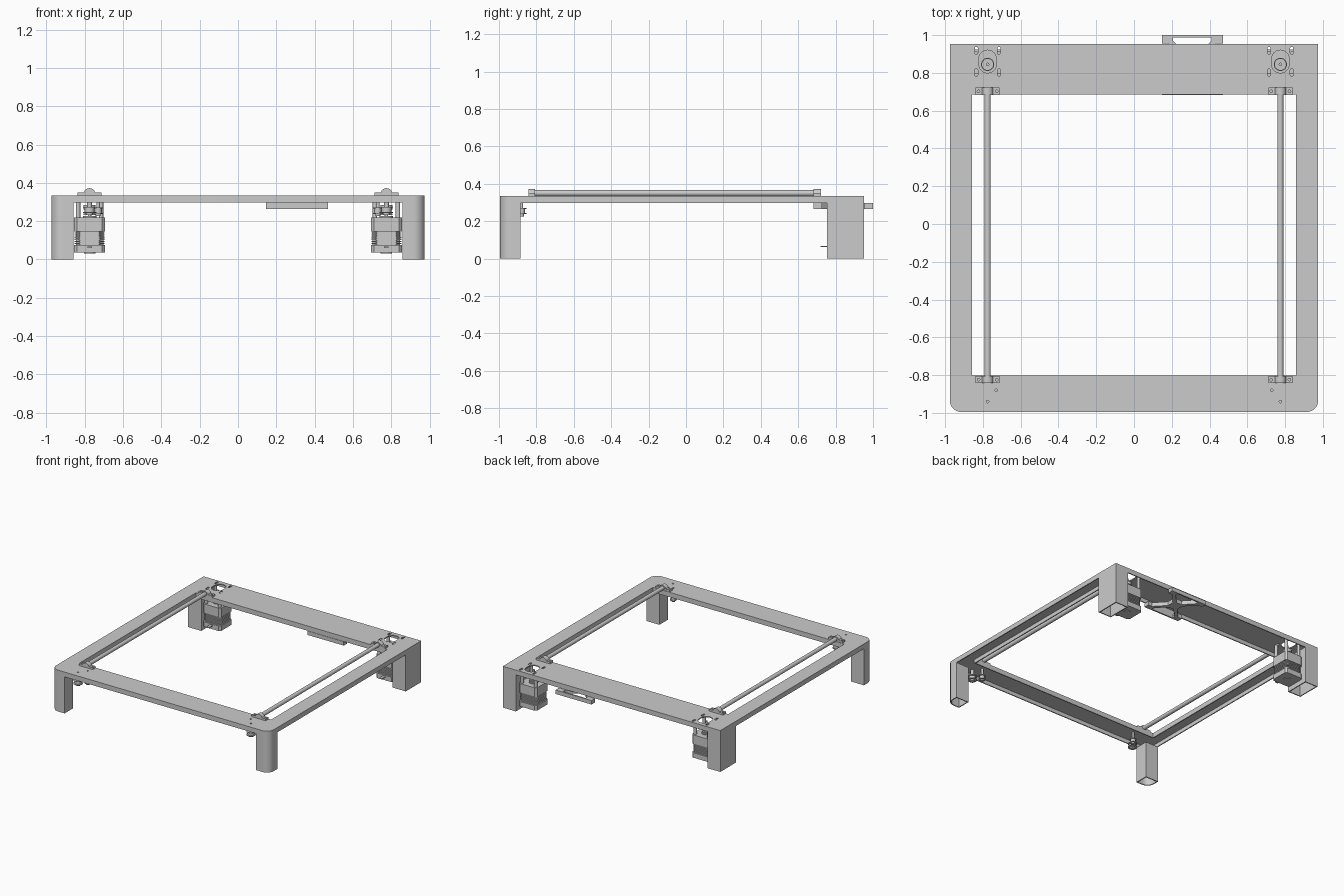
import bpy, bmesh
from math import sin, cos, pi
from mathutils import Vector, Matrix

cube = bpy.data.objects.get("Cube")
if cube:
    bpy.data.objects.remove(cube, do_unlink=True)

TOP, RIM, WALL = 0.335, 0.296, 0.008


def prism(name, pts, a, b, axis="Z", smooth=False):
    """Extrude a 2D outline from a to b along Z, or an XZ outline along Y."""
    bm = bmesh.new()
    place = (lambda p, h: (p[0], p[1], h)) if axis == "Z" else (lambda p, h: (p[0], h, p[1]))
    face = bm.faces.new([bm.verts.new(place(p, a)) for p in pts])
    ext = bmesh.ops.extrude_face_region(bm, geom=[face])
    verts = [g for g in ext["geom"] if isinstance(g, bmesh.types.BMVert)]
    bmesh.ops.translate(bm, verts=verts, vec=Vector(place((0, 0), b - a)))
    bmesh.ops.recalc_face_normals(bm, faces=bm.faces)
    mesh = bpy.data.meshes.new(name)
    bm.to_mesh(mesh)
    bm.free()
    ob = bpy.data.objects.new(name, mesh)
    bpy.context.collection.objects.link(ob)
    if smooth:
        shade(ob)
    return ob


def shade(ob):
    bpy.ops.object.select_all(action="DESELECT")
    ob.select_set(True)
    bpy.context.view_layer.objects.active = ob
    bpy.ops.object.shade_smooth_by_angle(angle=0.6)


def rect(x0, x1, y0, y1, radii=(0, 0, 0, 0), n=8):
    """Rectangle outline; radii go front-left, front-right, back-right, back-left."""
    out = []
    corners = [(x0, y0, 1, 1), (x1, y0, -1, 1), (x1, y1, -1, -1), (x0, y1, 1, -1)]
    for i, ((x, y, sx, sy), r) in enumerate(zip(corners, radii)):
        if r == 0:
            out.append((x, y))
            continue
        for k in range(n + 1):
            t = pi + (i + k / n) * pi / 2
            out.append((x + sx * r + r * cos(t), y + sy * r + r * sin(t)))
    return out


def circle(x, y, r, n=24):
    return [(x + r * cos(2 * pi * k / n), y + r * sin(2 * pi * k / n)) for k in range(n)]


def cut(ob, *cutters):
    """Subtract the cutters, bake the result and drop the cutters."""
    for c in cutters:
        mod = ob.modifiers.new("cut", "BOOLEAN")
        mod.object, mod.operation, mod.solver = c, "DIFFERENCE", "EXACT"
    bpy.context.view_layer.update()
    deps = bpy.context.evaluated_depsgraph_get()
    mesh = bpy.data.meshes.new_from_object(ob.evaluated_get(deps))
    ob.modifiers.clear()
    ob.data = mesh
    for c in cutters:
        bpy.data.objects.remove(c, do_unlink=True)
    return ob


def join(name, parts):
    bpy.ops.object.select_all(action="DESELECT")
    for p in parts:
        p.select_set(True)
    bpy.context.view_layer.objects.active = parts[0]
    bpy.ops.object.join()
    parts[0].name = parts[0].data.name = name
    return parts[0]


# Frame: rounded plate with a window and a hollow underside
X, IN, FRONT, BACK = 0.975, 0.858, -0.995, 0.953
W0, W1 = -0.802, 0.685
R = 0.06
frame = prism("frame", rect(-X, X, FRONT, BACK, (R, R, 0, 0)), RIM, TOP)
r = R - WALL
channel = prism("channel", rect(-X + WALL, X - WALL, FRONT + WALL, BACK - WALL, (r, r, 0, 0)),
                RIM - 0.05, TOP - WALL)
cut(channel, prism("core", rect(-IN - WALL, IN + WALL, W0 - WALL, W1 + WALL), 0, 1))
cutters = [channel, prism("window", rect(-IN, IN, W0, W1), 0, 1)]
MX, MY = 0.775, 0.845
for s in (-1, 1):
    # Shaft slot, motor screw slots and idler screw holes
    c = s * MX
    cutters.append(prism("slot", rect(c - 0.046, c + 0.046, 0.8, 0.92, [0.045] * 4), 0.31, 0.4))
    for dx in (-0.06, 0.06):
        for y in (0.802, 0.918):
            cutters.append(prism("slot", rect(c + dx - 0.008, c + dx + 0.008, y - 0.02, y + 0.02,
                                              [0.0079] * 4, 4), 0.31, 0.4))
    for x, y in ((MX, -0.94), (0.73, -0.88)):
        cutters.append(prism("hole", circle(s * x, y, 0.007, 12), 0.31, 0.4))
cut(frame, *cutters)
shade(frame)


def leg(name, s, y0, y1, radius):
    """Open-bottomed hollow leg with an optional rounded outer front corner."""
    def outline(d, r):
        x0, x1 = sorted((s * (IN + d), s * (X - d)))
        radii = (0, r, 0, 0) if s > 0 else (r, 0, 0, 0)
        return rect(x0, x1, y0 + d, y1 - d, radii)
    ob = prism(name, outline(0, radius), 0, RIM)
    cut(ob, prism("bore", outline(WALL, max(0, radius - WALL)), -0.1, 1))
    shade(ob)


def pillow_block(name, x, y0, y1):
    """Flanged clamp arching over the rod end."""
    arch = [(x + 0.031 * cos(t), 0.341 + 0.031 * sin(t))
            for t in [0.3 + k * (pi - 0.6) / 14 for k in range(15)]]
    pts = [(x - 0.063, TOP), (x + 0.063, TOP), (x + 0.063, 0.35)] + arch + [(x - 0.063, 0.35)]
    ob = prism(name, pts, y0, y1, "Y")
    ym = (y0 + y1) / 2
    cut(ob, *[prism("hole", circle(x + d, ym, 0.007, 12), 0.3, 0.4) for d in (-0.048, 0.048)])
    shade(ob)


def idler(name, x, y, z, r):
    """Flanged belt wheel on a bolt below the plate."""
    layers = [(0.5, -0.014, -0.002), (1, -0.002, 0.003), (0.72, 0.003, 0.025),
              (1, 0.025, 0.03), (0.35, 0.03, TOP - WALL - z)]
    join(name, [prism(name, circle(x, y, r * k), z + a, z + b, smooth=True) for k, a, b in layers])


def motor(name, x, y):
    """Stepper motor: two end caps around a laminated core."""
    def slab(h, ch, a, b):
        return prism(name, rect(x - h, x + h, y - h, y + h, [ch] * 4, 1), a, b)
    parts = [slab(0.08, 0.014, 0.035, 0.075), slab(0.08, 0.014, 0.145, 0.22),
             slab(0.072, 0.022, 0.075, 0.145)]
    for k in range(6):
        z = 0.08 + k * 0.011
        parts.append(slab(0.078, 0.022, z, z + 0.006))
    parts.append(prism(name, circle(x, y, 0.035), 0.22, 0.228))
    parts.append(prism(name, circle(x, y, 0.03), 0.035 - 0.003, 0.035))
    # Connector tab at the front
    parts.append(prism(name, rect(x - 0.012, x + 0.012, y - 0.127, y - 0.07), 0.061, 0.067))
    join(name, parts)


for s, side in ((1, "left"), (-1, "right")):
    c = s * MX
    leg("front_leg_" + side, s, FRONT, -0.885, R)
    leg("back_leg_" + side, s, 0.755, BACK, 0)
    # Guide rod and its clamps
    prism("rod_" + side, circle(c, 0.35, 0.016), -0.835, 0.715, "Y", True)
    pillow_block("front_clamp_" + side, c, -0.842, -0.806)
    pillow_block("back_clamp_" + side, c, 0.683, 0.722)
    # Belt wheels at the front
    idler("outer_idler_" + side, c, -0.94, 0.245, 0.035)
    idler("inner_idler_" + side, s * 0.73, -0.88, 0.24, 0.026)
    # Motor with drive pulley and spacers
    motor("motor_" + side, c, MY)
    layers = [(0.032, 0.232, 0.24), (0.022, 0.24, 0.262), (0.032, 0.262, 0.285), (0.009, 0.22, 0.32)]
    join("drive_pulley_" + side, [prism("pulley", circle(c, MY, q), a, b, smooth=True)
                                  for q, a, b in layers])
    join("motor_spacers_" + side, [prism("spacer", circle(c + dx, MY + dy, 0.012, 12), 0.22, TOP - WALL)
                                   for dx in (-0.06, 0.06) for dy in (-0.058, 0.058)])

# Cross-braced bracket under the back bar, with screw tabs behind
BX0, BX1, BY0, BY1, Z0, Z1 = 0.147, 0.47, 0.682, 1.0, 0.264, RIM
cx, cy = (BX0 + BX1) / 2, (BY0 + BY1) / 2
parts = [prism("bracket", rect(BX0, BX1, y, y + 0.012), Z0, Z1) for y in (BY0, BY1 - 0.012)]
for sx in (-1, 1):
    ex = cx + sx * (BX1 - BX0) / 2
    for y0, y1 in ((BY0, BY0 + 0.045), (BY1 - 0.045, BY1)):
        x0, x1 = sorted((ex, ex - sx * 0.06))
        tab = prism("tab", rect(x0, x1, y0, y1), Z0, Z1)
        parts.append(cut(tab, prism("hole", circle((x0 + x1) / 2, (y0 + y1) / 2, 0.008, 12), 0, 1)))
    brace = prism("brace", rect(-0.2, 0.2, -0.014, 0.014), Z0, Z1)
    brace.data.transform(Matrix.Translation((cx, cy, 0)) @ Matrix.Rotation(sx * 0.82, 4, "Z"))
    parts.append(brace)
parts.append(prism("hub", rect(cx - 0.045, cx + 0.045, cy - 0.045, cy + 0.045), Z0, Z1))
join("cable_bracket", parts)
